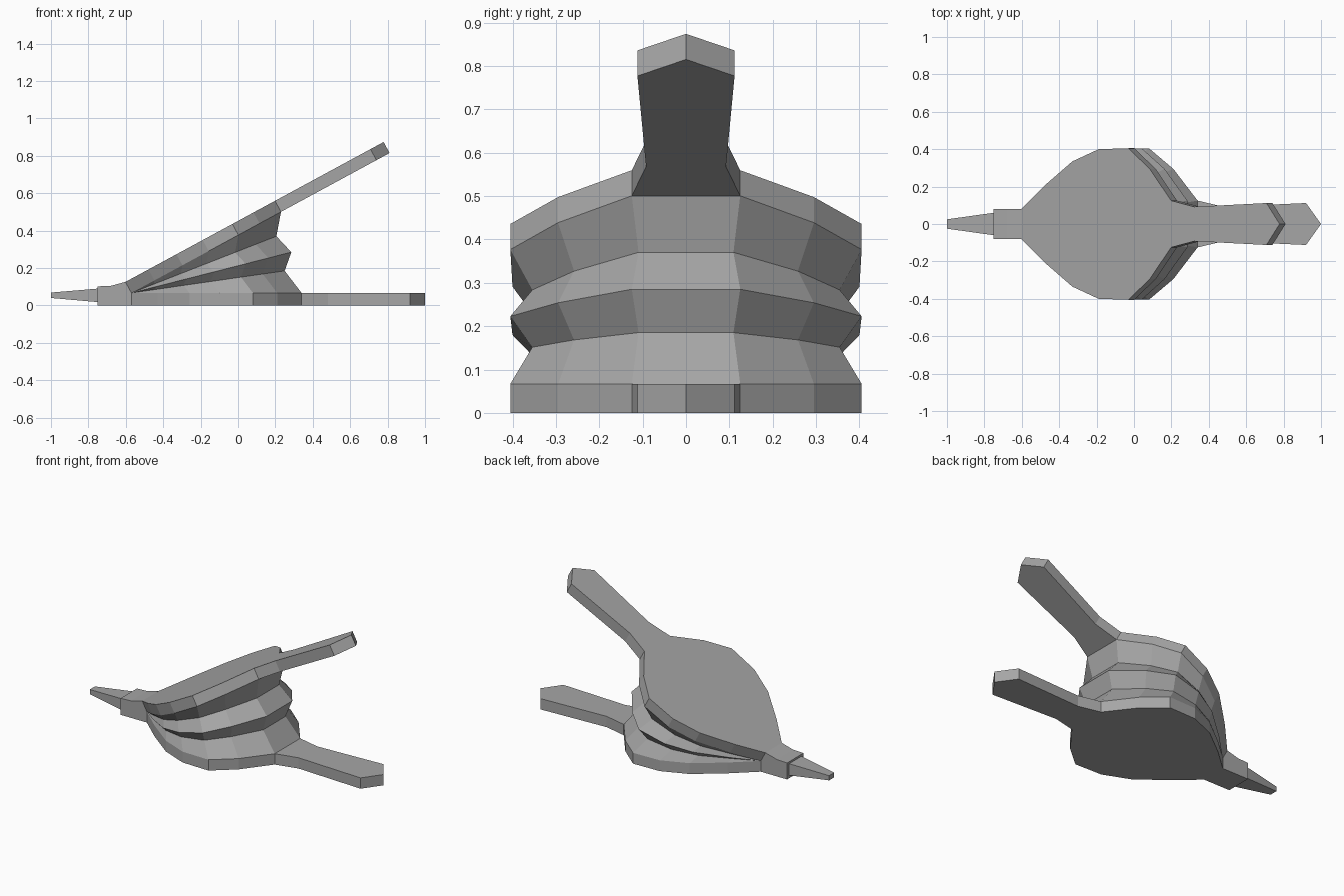
import bpy, bmesh, math
from mathutils import Matrix, Vector

if "Cube" in bpy.data.objects:
    bpy.data.objects.remove(bpy.data.objects["Cube"], do_unlink=True)

GREY = (0.38, 0.38, 0.38, 1)
mat = bpy.data.materials.new("plain grey")
mat.use_nodes = True
mat.diffuse_color = GREY
mat.node_tree.nodes["Principled BSDF"].inputs["Base Color"].default_value = GREY

HINGE = Vector((-0.57, 0, 0.067))
THICK = 0.067
OPEN = 28.45

# Half outline: distance behind the hinge, half width
BODY = [(0, 0.08), (0.14, 0.205), (0.31, 0.335), (0.47, 0.4),
        (0.65, 0.405), (0.78, 0.295), (0.91, 0.125)]
HANDLE = [(1.05, 0.092), (1.49, 0.112)]
TIP = (1.57, 0)


def skin(name, rings, caps=True):
    """Join equal-length rings of points into one flat-shaded object."""
    bm = bmesh.new()
    loops = [[bm.verts.new(p) for p in ring] for ring in rings]
    for a, b in zip(loops, loops[1:]):
        for i in range(len(a)):
            j = (i + 1) % len(a)
            bm.faces.new((a[i], a[j], b[j], b[i]))
    if caps:
        bm.faces.new(loops[0])
        bm.faces.new(loops[-1])
    bmesh.ops.recalc_face_normals(bm, faces=bm.faces)
    mesh = bpy.data.meshes.new(name)
    bm.to_mesh(mesh)
    bm.free()
    mesh.materials.append(mat)
    obj = bpy.data.objects.new(name, mesh)
    bpy.context.collection.objects.link(obj)
    return obj


def mirrored(half):
    return half + [(x, -y) for x, y in reversed(half)]


def swing(points, angle, z=0):
    """Place a flat outline in a plane tilted up about the hinge."""
    turn = Matrix.Rotation(math.radians(-angle), 3, 'Y')
    return [HINGE + turn @ Vector((x, y, z)) for x, y in points]


# Two identical paddle boards, the upper one swung open
side = BODY + HANDLE
outline = side + [TIP] + [(x, -y) for x, y in reversed(side)]
skin("lower_board", [swing(outline, 0, -THICK), swing(outline, 0)])
skin("upper_board", [swing(outline, OPEN), swing(outline, OPEN, THICK)])

# Pleated leather: angle, length scale, width scale of each fold
folds = [(0, 1, 1), (8.2, 0.91, 0.875), (14.3, 0.97, 1),
         (21.35, 0.915, 0.875), (OPEN, 1, 1)]
rings = [swing([(x * sx, y * (sy if x else 1)) for x, y in mirrored(BODY)], a)
         for a, sx, sy in folds]
skin("pleated_leather", rings, caps=False)

# Hinge block
profile = [(-0.75, 0), (-0.57, 0), (-0.57, THICK), (-0.602, 0.126),
           (-0.68, 0.105), (-0.75, 0.102)]
skin("hinge_block", [[(x, y, z) for x, z in profile] for y in (-0.08, 0.08)])


# Tapered nozzle
def section(x, w, low, high):
    return [(x, -w, low), (x, w, low), (x, w, high), (x, -w, high)]


skin("nozzle", [section(-0.75, 0.06, 0.018, 0.09), section(-1, 0.025, 0.04, 0.069)])
